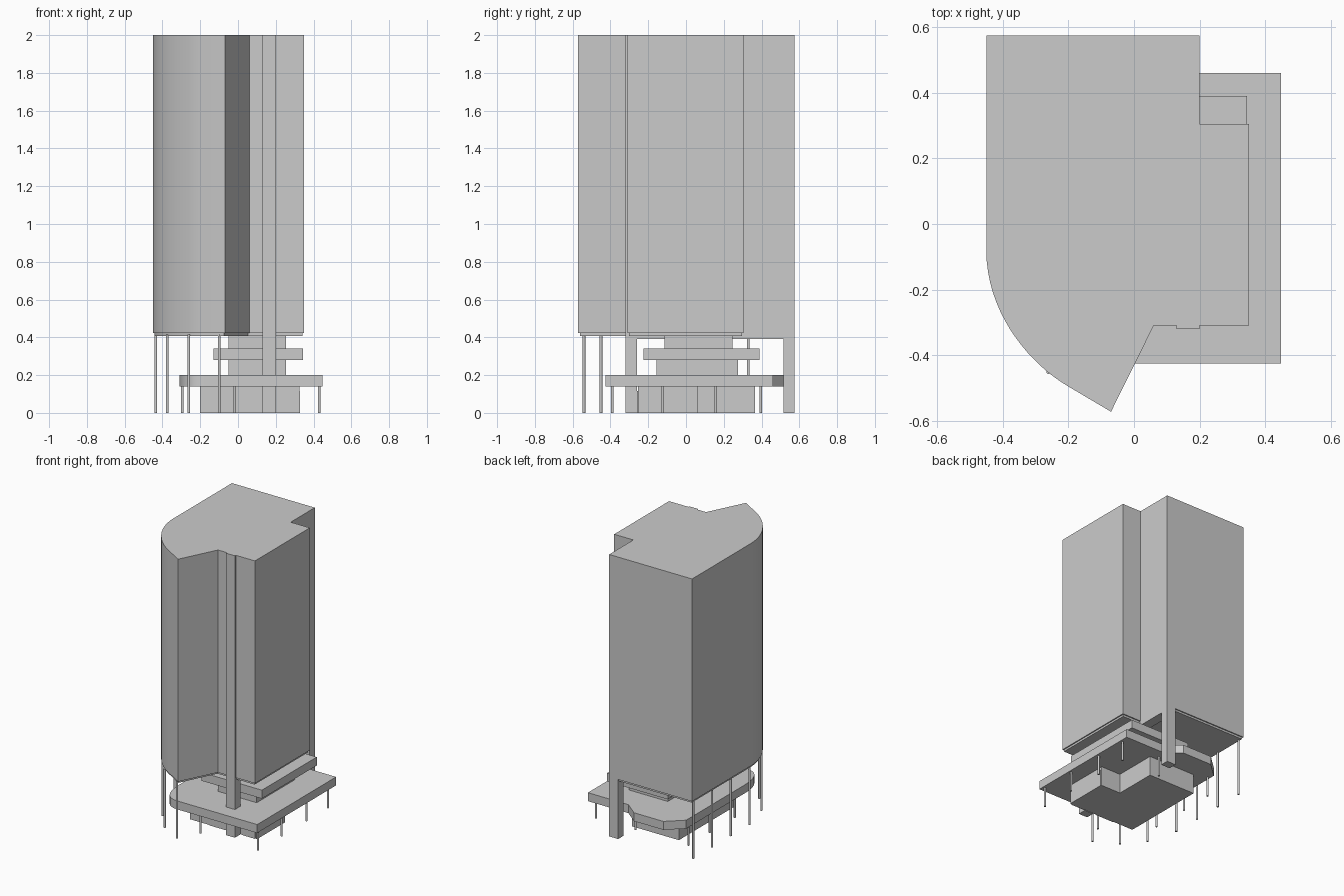
import bpy, bmesh, math
from mathutils import Vector
from mathutils.geometry import interpolate_bezier

if "Cube" in bpy.data.objects:
    bpy.data.objects.remove(bpy.data.objects["Cube"])


def prism(name, pts, z0, z1, smooth=False):
    bm = bmesh.new()
    f = bm.faces.new([bm.verts.new((x, y, z0)) for x, y in pts])
    ext = bmesh.ops.extrude_face_region(bm, geom=[f])
    top = [v for v in ext["geom"] if isinstance(v, bmesh.types.BMVert)]
    bmesh.ops.translate(bm, vec=(0, 0, z1 - z0), verts=top)
    bmesh.ops.recalc_face_normals(bm, faces=bm.faces)
    me = bpy.data.meshes.new(name)
    bm.to_mesh(me)
    bm.free()
    ob = bpy.data.objects.new(name, me)
    bpy.context.collection.objects.link(ob)
    if smooth:
        bpy.ops.object.select_all(action='DESELECT')
        ob.select_set(True)
        bpy.context.view_layer.objects.active = ob
        bpy.ops.object.shade_smooth_by_angle(angle=math.radians(25))
    return ob


def box(name, x0, x1, y0, y1, z0, z1):
    return prism(name, [(x0, y0), (x1, y0), (x1, y1), (x0, y1)], z0, z1)


def arc(p0, p1, p2, p3, n):
    pts = [Vector((*p, 0)) for p in (p0, p1, p2, p3)]
    return [(p.x, p.y) for p in interpolate_bezier(*pts, n)]


def column(name, x, y, h, r=0.007):
    ring = [(x + r * math.cos(i * math.pi / 6), y + r * math.sin(i * math.pi / 6)) for i in range(12)]
    return prism(name, ring, 0, h, True)


# Tower shaft with one curved corner and a pointed front fin
def tower_outline(d):
    return [(0.2 - d, 0.575 - d), (-0.45 + d, 0.575 - d)] + \
        arc((-0.45 + d, -0.08), (-0.45 + d, -0.27 + d / 2),
            (-0.32 + d / 2, -0.425 + d), (-0.2, -0.495 + d), 18) + \
        [(-0.07 - d / 2, -0.572 + 1.4 * d), (0.06 - d, -0.31 + d), (0.35 - d, -0.31 + d),
         (0.35 - d, 0.305 - d), (0.2 - d, 0.305 - d)]


prism("tower_shaft", tower_outline(0), 0.422, 2.0, True)
prism("tower_soffit", tower_outline(0.008), 0.408, 0.422, True)

# Portal frame carrying the tower: front pier, rear pier and beam
box("front_pier", 0.13, 0.2, -0.32, -0.26, 0, 2.0)
box("rear_pier", 0.13, 0.2, 0.515, 0.575, 0, 0.43)
box("portal_beam", 0.13, 0.2, -0.32, 0.575, 0.39, 0.43)

# Stepped tiers between podium and tower
box("upper_core", -0.05, 0.255, -0.115, 0.245, 0.34, 0.41)
box("terrace_slab", -0.13, 0.345, -0.225, 0.39, 0.28, 0.34)
box("lower_core", -0.05, 0.255, -0.155, 0.275, 0.2, 0.28)

# Podium canopy with rounded front corner and angled rear bay
podium = [(0.448, -0.425), (0.448, 0.46), (0.13, 0.46), (0.03, 0.54), (-0.2, 0.54), (-0.31, 0.44)]
podium += arc((-0.31, -0.22), (-0.31, -0.34), (-0.27, -0.425), (-0.18, -0.425), 10)
prism("podium_canopy", podium, 0.14, 0.2, True)

# Ground floor lobby, L-shaped
prism("lobby", [(-0.2, -0.255), (0.325, -0.255), (0.325, 0.06), (0.17, 0.06),
                (0.17, 0.365), (-0.2, 0.365)], 0, 0.14)
box("front_door_panel", -0.04, 0.11, -0.26, -0.25, 0, 0.115)
box("front_window_panel", 0.215, 0.315, -0.26, -0.25, 0, 0.115)
box("side_panel", 0.32, 0.329, -0.25, 0.055, 0, 0.115)

# Slender columns: tall under the tower, short under the canopy
tall = [(-0.435, y) for y in (0.54, 0.33, 0.12, -0.09)]
tall += [(-0.375, -0.31), (-0.26, -0.45), (-0.10, -0.54)]
for i, (x, y) in enumerate(tall):
    column(f"tower_column_{i}", x, y, 0.415)
short = [(0.43, y) for y in (-0.39, -0.125, 0.155, 0.395)]
short += [(-0.295, y) for y in (-0.125, 0.155, 0.395)] + [(-0.02, -0.39), (0.12, 0.395)]
for i, (x, y) in enumerate(short):
    column(f"canopy_column_{i}", x, y, 0.145)
